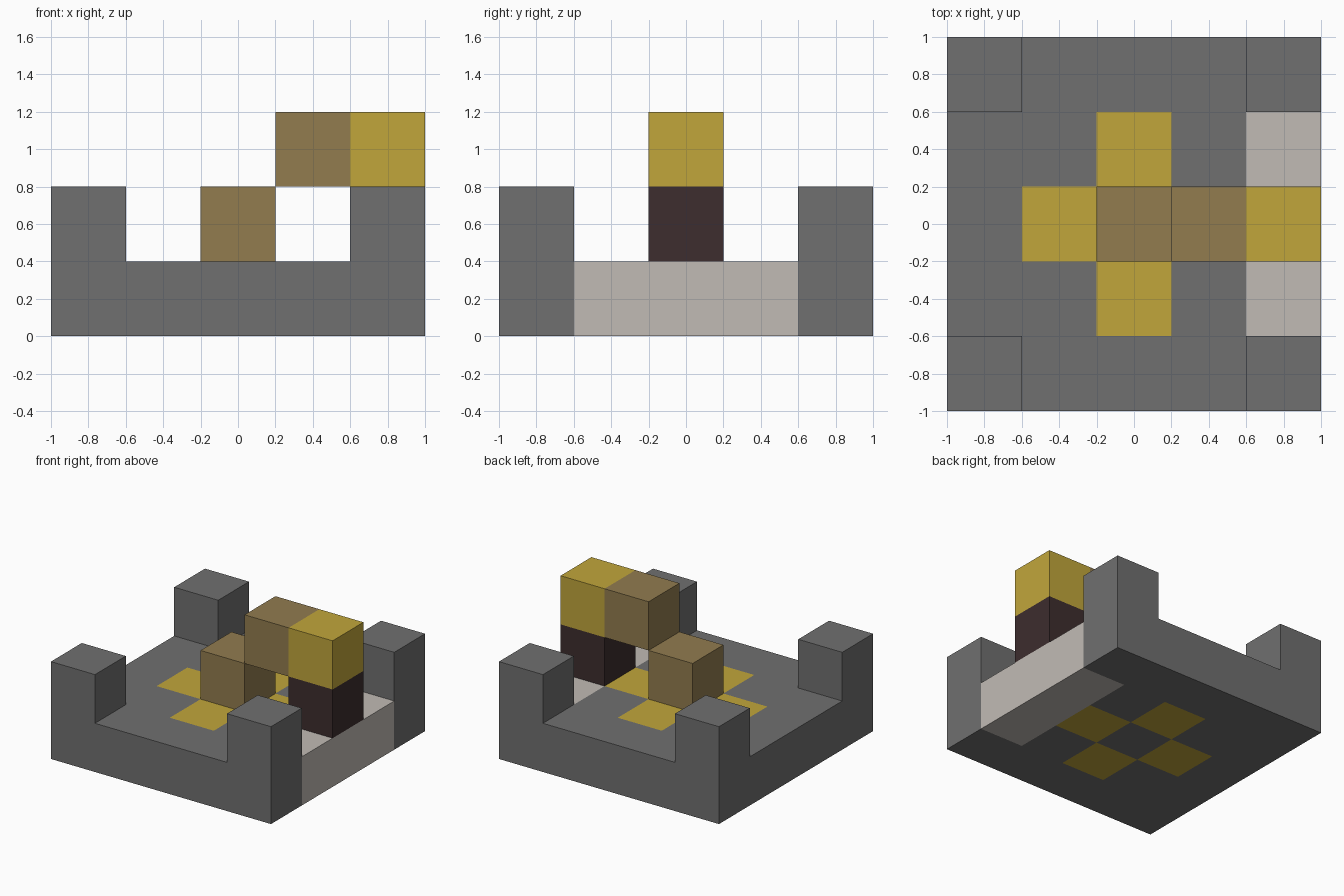
import bpy
import bmesh
from mathutils import Vector

cube = bpy.data.objects.get("Cube")
if cube:
    bpy.data.objects.remove(cube, do_unlink=True)

SIZE = 0.4  # edge of one block


def material(name, *rgb):
    linear = [((c / 255 + 0.055) / 1.055) ** 2.4 for c in rgb] + [1]
    mat = bpy.data.materials.new(name)
    mat.use_nodes = True
    mat.diffuse_color = linear
    bsdf = next(n for n in mat.node_tree.nodes if n.type == "BSDF_PRINCIPLED")
    bsdf.inputs["Base Color"].default_value = linear
    bsdf.inputs["Roughness"].default_value = 0.9
    return mat


grey = material("stone grey", 112, 112, 112)
pale = material("pale stone", 193, 187, 181)
gold = material("gold", 193, 166, 59)
brown = material("wood brown", 146, 124, 79)
dark = material("dark brown", 61, 45, 46)

# Block cells are (column, row, level), with the middle column and row at 0
span = range(-2, 3)
slab = [(x, y, 0) for x in span for y in span]
pale_cells = [(2, y, 0) for y in (-1, 0, 1)]
gold_cells = [c for c in slab if abs(c[0]) + abs(c[1]) == 1]
grey_cells = [c for c in slab if c not in pale_cells + gold_cells]

parts = [
    ("base_slab", grey, grey_cells),
    ("side_step", pale, pale_cells),
    ("floor_cross", gold, gold_cells),
    ("centre_block", brown, [(0, 0, 1)]),
    ("side_post", dark, [(2, 0, 1)]),
    ("beam_end", gold, [(2, 0, 2)]),
    ("beam", brown, [(1, 0, 2)]),
]
for fb, row in (("front", -2), ("back", 2)):
    for lr, col in (("left", 2), ("right", -2)):
        parts.append((f"{fb}_{lr}_corner_post", grey, [(col, row, 1)]))

occupied = {cell for _, _, cells in parts for cell in cells}


def build(name, mat, cells):
    """Join cells into one part, keeping only the exposed faces."""
    bm = bmesh.new()
    for cell in cells:
        centre = Vector((cell[0], cell[1], cell[2] + 0.5))
        for axis in range(3):
            for sign in (-1, 1):
                n = Vector((0, 0, 0))
                n[axis] = sign
                if tuple(int(a + b) for a, b in zip(cell, n)) in occupied:
                    continue
                u = Vector((0, 0, 0))
                u[(axis + 1) % 3] = 1
                v = n.cross(u)
                corners = (-u - v, u - v, u + v, v - u)
                bm.faces.new([bm.verts.new((centre + (n + c) / 2) * SIZE)
                              for c in corners])
    bmesh.ops.remove_doubles(bm, verts=bm.verts, dist=0.001)
    mesh = bpy.data.meshes.new(name)
    bm.to_mesh(mesh)
    bm.free()
    mesh.materials.append(mat)
    bpy.context.collection.objects.link(bpy.data.objects.new(name, mesh))


for part in parts:
    build(*part)
